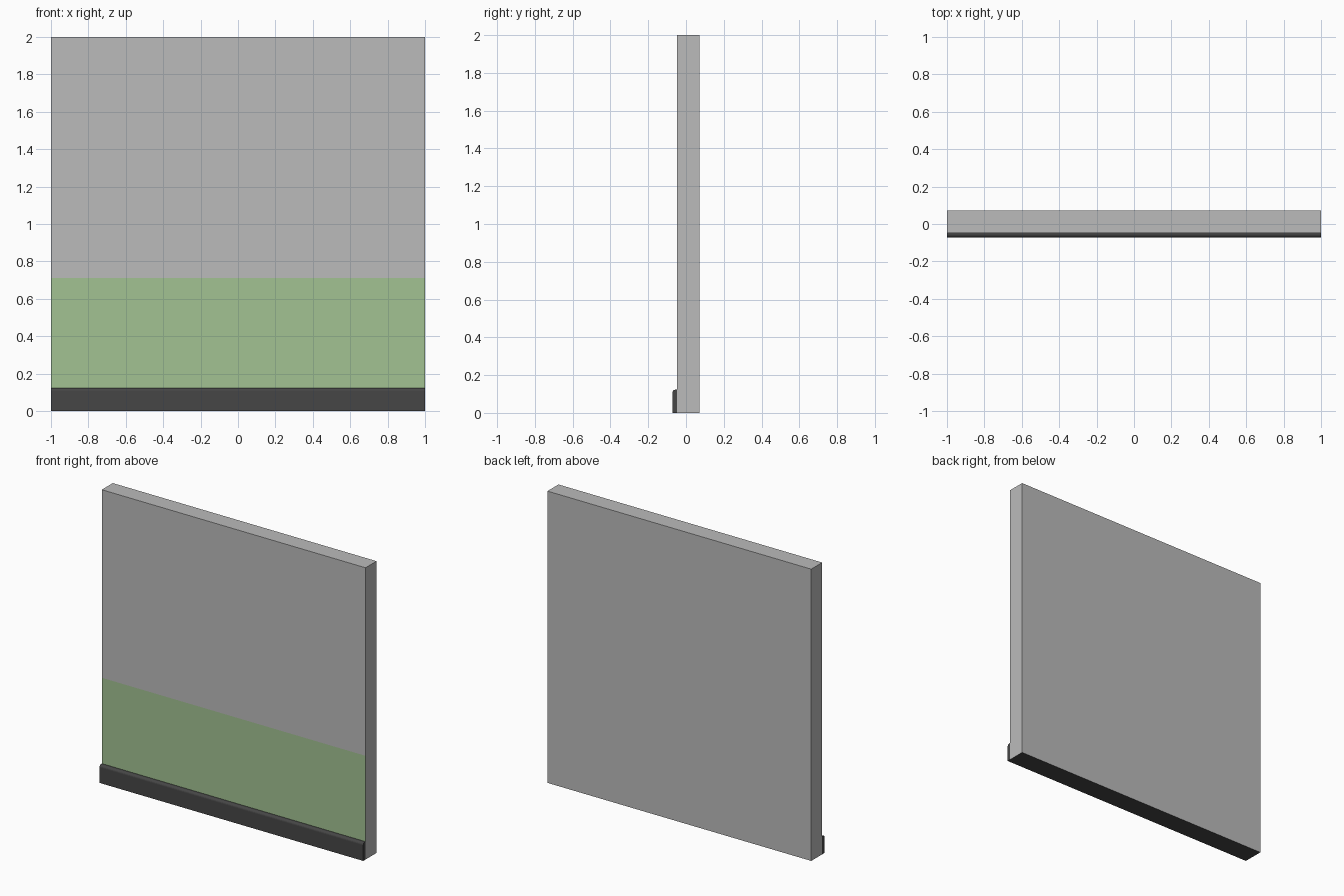
import bpy, bmesh, math

if "Cube" in bpy.data.objects:
    bpy.data.objects.remove(bpy.data.objects["Cube"])

def material(name, rgb):
    m = bpy.data.materials.new(name)
    m.diffuse_color = (*rgb, 1)
    m.use_nodes = True
    m.node_tree.nodes["Principled BSDF"].inputs["Base Color"].default_value = m.diffuse_color
    return m

grey = material("wall grey", (0.497, 0.497, 0.497))
green = material("pale green", (0.361, 0.539, 0.287))
dark = material("dark skirting", (0.061, 0.061, 0.061))

FRONT, BACK, LIP = -0.047, 0.072, -0.072
BASE_TOP, BAND_TOP = 0.123, 0.711

def extrude_profile(name, profile, mats):
    """Extrude a (y, z) outline along x from -1 to 1."""
    bm = bmesh.new()
    face = bm.faces.new([bm.verts.new((-1, y, z)) for y, z in profile])
    res = bmesh.ops.extrude_face_region(bm, geom=[face])
    for v in res["geom"]:
        if isinstance(v, bmesh.types.BMVert):
            v.co.x = 1
    if face.is_valid and not any(
            abs(f.calc_center_median().x + 1) < 1e-5 for f in bm.faces if f != face):
        pass
    bmesh.ops.recalc_face_normals(bm, faces=bm.faces)
    me = bpy.data.meshes.new(name)
    bm.to_mesh(me)
    bm.free()
    for m in mats:
        me.materials.append(m)
    ob = bpy.data.objects.new(name, me)
    bpy.context.collection.objects.link(ob)
    return ob

# Wall slab, with edge loops on the front at the painted band
wall = extrude_profile("wall", [(FRONT, 0), (FRONT, BASE_TOP), (FRONT, BAND_TOP),
                                (FRONT, 2), (BACK, 2), (BACK, 0)],
                       [grey, green, dark])
for p in wall.data.polygons:
    if p.normal.y < -0.9 and p.center.z < BAND_TOP:
        p.material_index = 1      # painted lower band
    elif p.normal.z < -0.9:
        p.material_index = 2      # dark underside

# Skirting board with a rounded top front edge
r = 0.016
round_edge = [(LIP + r - r * math.cos(a), BASE_TOP - r + r * math.sin(a))
              for a in (math.pi / 2 * i / 4 for i in range(5))]
extrude_profile("skirting_board",
                [(LIP, 0)] + round_edge + [(FRONT, BASE_TOP), (FRONT, 0)], [dark])
